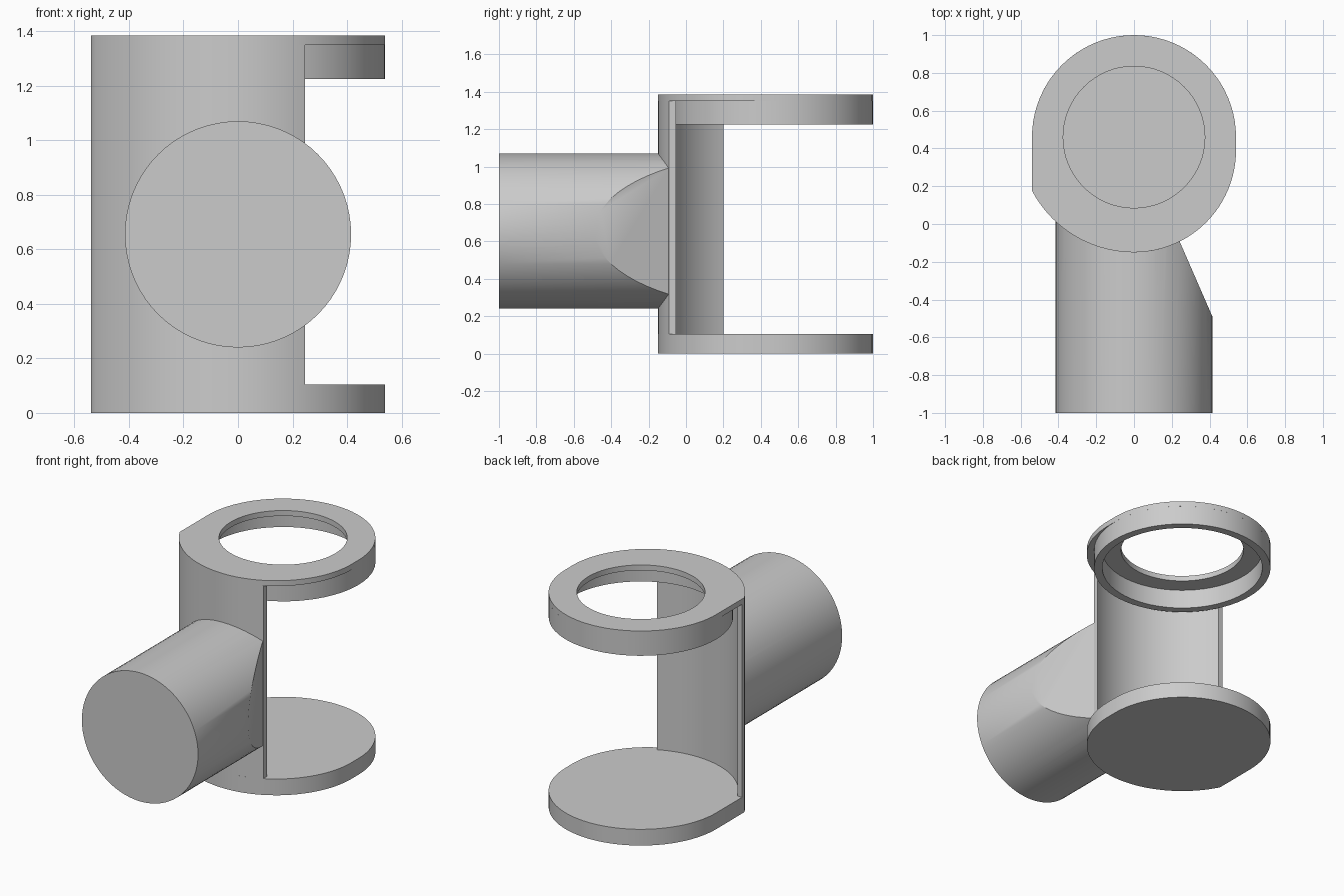
import bpy, bmesh, math
from mathutils import Vector, Matrix

if "Cube" in bpy.data.objects:
    bpy.data.objects.remove(bpy.data.objects["Cube"])

CY = 0.46          # axis of the ring and housing in y
TOP = 1.385


def arc(cy, r, a0, a1, n):
    """Points on a circle centred on x = 0, angles in degrees."""
    return [(r * math.cos(math.radians(a0 + (a1 - a0) * i / n)),
             cy + r * math.sin(math.radians(a0 + (a1 - a0) * i / n))) for i in range(n + 1)]


def circle(cy, r, n=64):
    return arc(cy, r, 0, 360, n)[:-1]


def prism(name, loops, z0, z1):
    """Upright solid from an outline, with optional hole loops."""
    bm = bmesh.new()
    for loop in loops:
        vs = [bm.verts.new((x, y, z0)) for x, y in loop]
        for a, b in zip(vs, vs[1:] + vs[:1]):
            bm.edges.new((a, b))
    bmesh.ops.triangle_fill(bm, edges=bm.edges[:], use_beauty=True)
    ext = bmesh.ops.extrude_face_region(bm, geom=bm.faces[:])
    moved = [g for g in ext["geom"] if isinstance(g, bmesh.types.BMVert)]
    bmesh.ops.translate(bm, verts=moved, vec=(0, 0, z1 - z0))
    bmesh.ops.recalc_face_normals(bm, faces=bm.faces[:])
    return finish(name, bm)


def finish(name, bm):
    me = bpy.data.meshes.new(name)
    bm.to_mesh(me)
    bm.free()
    ob = bpy.data.objects.new(name, me)
    bpy.context.collection.objects.link(ob)
    return ob


def smooth(ob):
    bpy.ops.object.select_all(action='DESELECT')
    ob.select_set(True)
    bpy.context.view_layer.objects.active = ob
    bpy.ops.object.shade_smooth_by_angle(angle=math.radians(30))


# Shared outline: round back, rounded right front, flat left side with a corner
R_OUT = 0.61
a_corner = 180 + math.degrees(math.acos(0.54 / R_OUT))
left_front = arc(CY, R_OUT, a_corner, 270, 18)
right_front = arc(0.39, 0.54, 270, 360, 24)
outline = arc(CY, 0.54, 0, 180, 40) + left_front + right_front[1:]

# Base plate, top plate with hole, and the ring below it
parts = [
    prism("base_plate", [outline], 0, 0.105),
    prism("top_plate", [outline, circle(CY, 0.375)], 1.35, TOP),
    prism("top_ring", [circle(CY, 0.54), circle(CY, 0.49)], 1.225, 1.35),
]

# Curved front wall, cut straight at x = 0.245 and y = 0.2
R_IN, CUT = 0.57, 0.245
a_right = 270 + math.degrees(math.asin(CUT / R_IN))
a_left = 180 + math.degrees(math.asin((CY - 0.2) / R_IN))
a_outer = 270 + math.degrees(math.asin(CUT / 0.54))
wall = ([(-0.54, 0.2)] + left_front + arc(0.39, 0.54, 270, a_outer, 8)[1:]
        + arc(CY, R_IN, a_right, a_left, 30))
parts.append(prism("front_wall", [wall], 0.105, 1.35))

# Horizontal tube, sliced diagonally on its right side
bm = bmesh.new()
bmesh.ops.create_cone(bm, cap_ends=True, segments=72, radius1=0.415, radius2=0.415, depth=1.2,
                      matrix=Matrix.Translation((0, -0.4, 0.655)) @ Matrix.Rotation(math.pi / 2, 4, 'X'))
cut = bmesh.ops.bisect_plane(bm, geom=bm.verts[:] + bm.edges[:] + bm.faces[:],
                             plane_co=Vector((CUT, -0.1, 0)), plane_no=Vector((0.39, 0.17, 0)),
                             clear_outer=True)
rim = [g for g in cut["geom_cut"] if isinstance(g, bmesh.types.BMEdge)]
bmesh.ops.holes_fill(bm, edges=rim)
bmesh.ops.recalc_face_normals(bm, faces=bm.faces[:])
tube = finish("side_tube", bm)
parts.append(tube)

# Keep the housing interior clear of the tube
cutter = prism("interior_cutter", [circle(CY, 0.585)], 0.0, 1.4)
mod = tube.modifiers.new("clear_interior", 'BOOLEAN')
mod.operation, mod.solver, mod.object = 'DIFFERENCE', 'EXACT', cutter
bpy.context.view_layer.objects.active = tube
bpy.ops.object.modifier_apply(modifier=mod.name)
bpy.data.objects.remove(cutter)

for p in parts:
    smooth(p)
